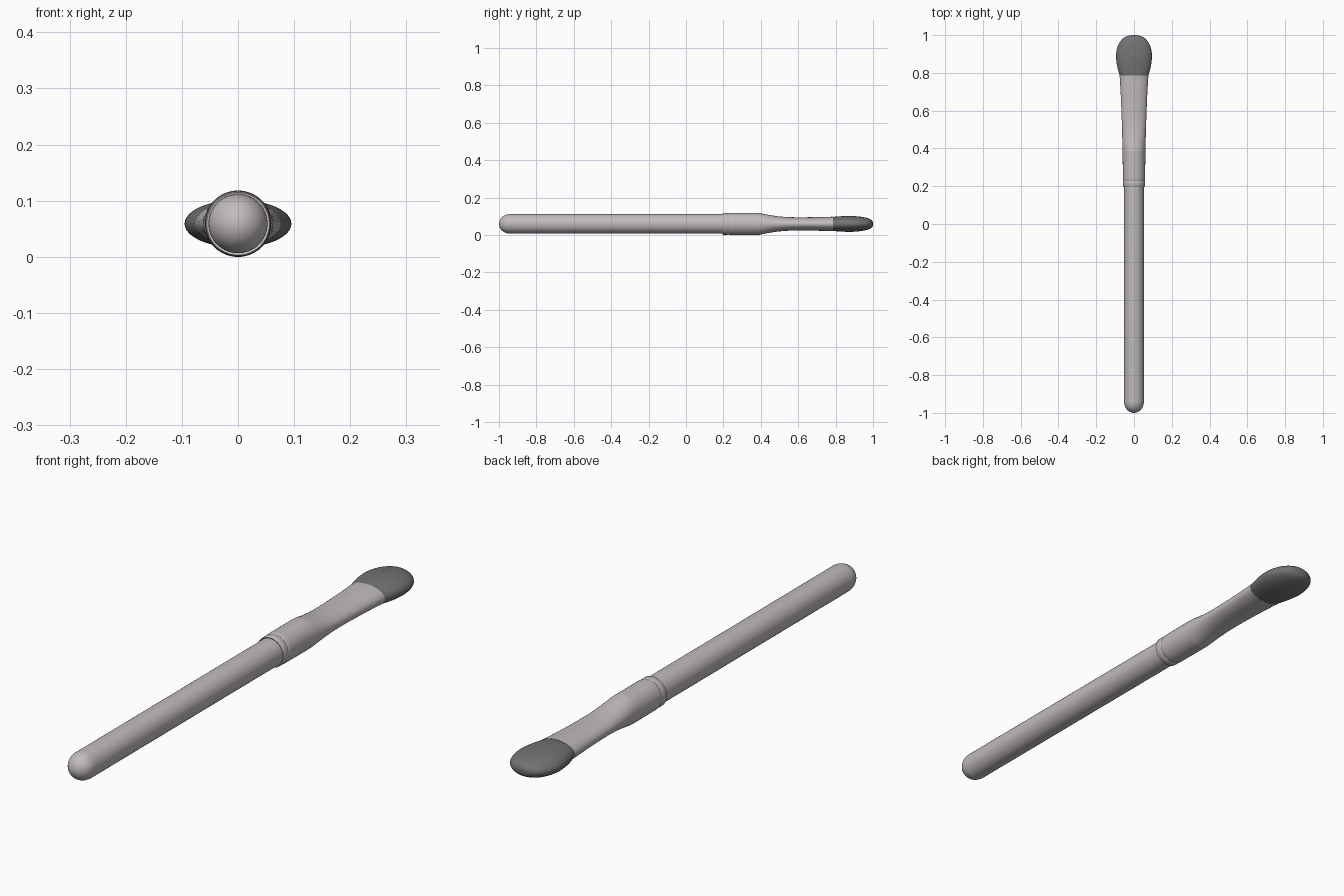
import bpy, bmesh, math

if "Cube" in bpy.data.objects:
    bpy.data.objects.remove(bpy.data.objects["Cube"])

CZ = 0.059   # height of the brush axis


def material(name, rgb):
    m = bpy.data.materials.new(name)
    m.diffuse_color = (*rgb, 1)
    m.use_nodes = True
    m.node_tree.nodes["Principled BSDF"].inputs["Base Color"].default_value = m.diffuse_color
    return m


def smooth(sections, steps):
    """Catmull-Rom interpolation through (y, rx, rz) sections."""
    pts = [sections[0]] + sections + [sections[-1]]
    out = []
    for a, b, c, d in zip(pts, pts[1:], pts[2:], pts[3:]):
        for s in range(steps):
            t = s / steps
            out.append(tuple(0.5 * (2 * q + (r - p) * t + (2 * p - 5 * q + 4 * r - w) * t * t
                                    + (3 * q - p - 3 * r + w) * t ** 3)
                             for p, q, r, w in zip(a, b, c, d)))
    return out + [sections[-1]]


def loft(name, sections, mat, n=64):
    """Skin elliptical sections (y, rx, rz) along y and cap both ends."""
    bm = bmesh.new()
    rings = []
    for y, rx, rz in sections:
        rings.append([bm.verts.new((rx * math.cos(2 * math.pi * i / n), y,
                                    CZ + rz * math.sin(2 * math.pi * i / n))) for i in range(n)])
    for a, b in zip(rings, rings[1:]):
        for i in range(n):
            j = (i + 1) % n
            bm.faces.new((a[i], a[j], b[j], b[i]))
    bm.faces.new(rings[0])
    bm.faces.new(rings[-1])
    bmesh.ops.recalc_face_normals(bm, faces=bm.faces)
    me = bpy.data.meshes.new(name)
    bm.to_mesh(me)
    bm.free()
    ob = bpy.data.objects.new(name, me)
    bpy.context.collection.objects.link(ob)
    me.materials.append(mat)
    bpy.ops.object.select_all(action='DESELECT')
    ob.select_set(True)
    bpy.context.view_layer.objects.active = ob
    bpy.ops.object.shade_smooth_by_angle(angle=math.radians(35))
    return ob


metal = material("pale warm grey", (0.54, 0.50, 0.50))
hair = material("dark grey", (0.17, 0.17, 0.17))

# Handle: straight rod with a domed end
R, DOME = 0.0525, 0.06
handle = []
for k in range(13):
    a = math.radians(2 + 88 * k / 12)
    handle.append((-1 + DOME * (1 - math.cos(a)), R * math.sin(a), R * math.sin(a)))
handle.append((0.25, R, R))
loft("handle", handle, metal)

# Ferrule: rim and groove, round collar, then flattened and flared
rim = [(0.199, 0.050, 0.050), (0.196, 0.056, 0.056), (0.199, 0.058, 0.058),
       (0.222, 0.058, 0.058), (0.227, 0.0565, 0.0565), (0.232, 0.0585, 0.0585)]
body = [(0.24, 0.059, 0.059), (0.37, 0.060, 0.059), (0.40, 0.0605, 0.0565),
        (0.45, 0.062, 0.047), (0.51, 0.0635, 0.039), (0.58, 0.066, 0.0355),
        (0.68, 0.070, 0.036), (0.785, 0.076, 0.0385)]
loft("ferrule", rim + smooth(body, 5), metal)

# Bristle head: flattened rounded tuft
tuft = [(0.76, 0.066, 0.034), (0.785, 0.075, 0.0375), (0.83, 0.088, 0.041),
        (0.88, 0.095, 0.0425), (0.92, 0.092, 0.040), (0.955, 0.080, 0.035),
        (0.98, 0.061, 0.028), (0.993, 0.040, 0.020), (0.999, 0.016, 0.010),
        (1.0, 0.002, 0.002)]
loft("bristles", smooth(tuft, 5), hair)
